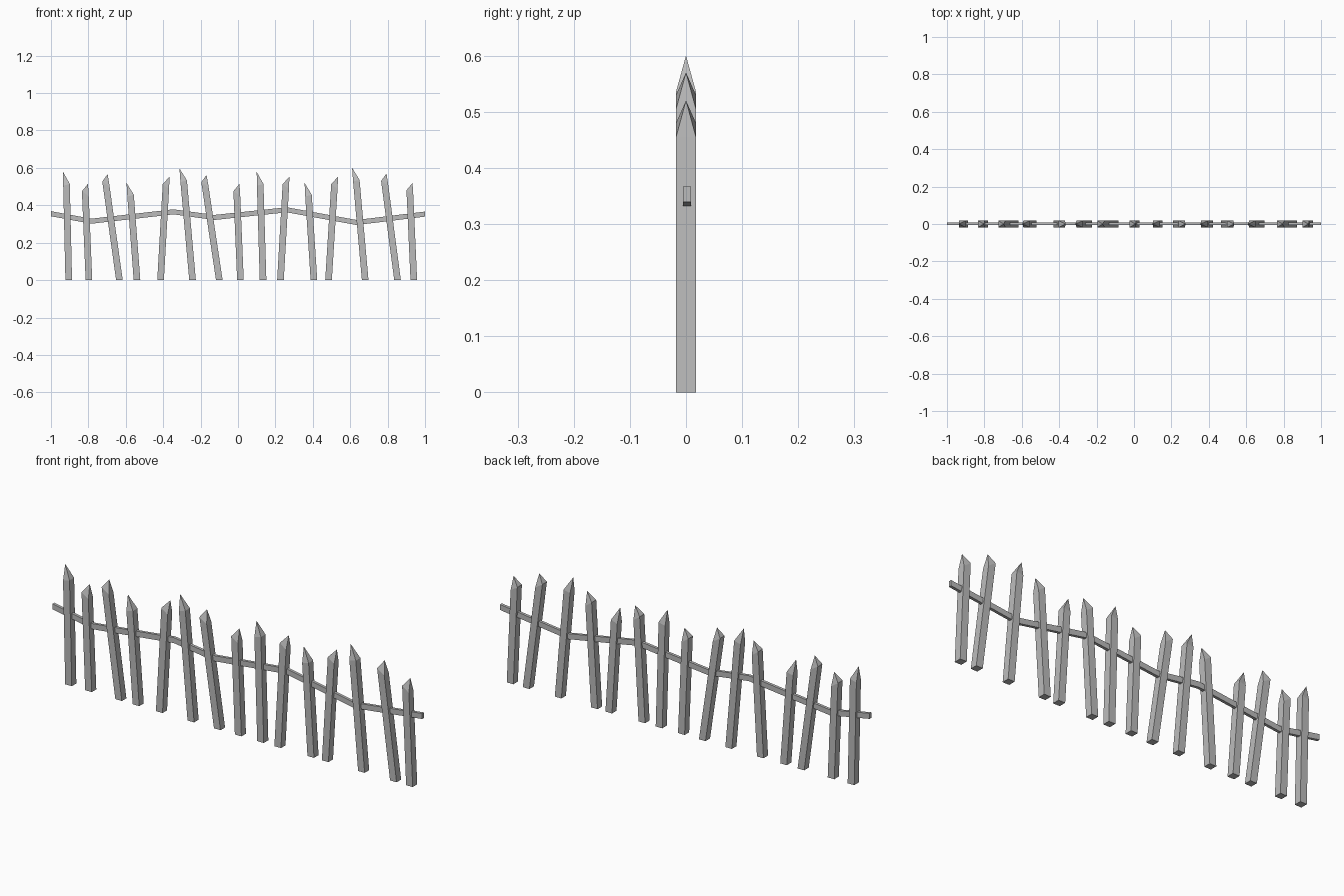
import bpy, bmesh

cube = bpy.data.objects.get("Cube")
if cube:
    bpy.data.objects.remove(cube, do_unlink=True)

# Single weathered grey
grey = bpy.data.materials.new("weathered_grey")
grey.use_nodes = True
colour = (0.5, 0.5, 0.5, 1)
grey.diffuse_color = colour
grey.node_tree.nodes["Principled BSDF"].inputs["Base Color"].default_value = colour

HALF = 0.0177  # half the thickness of a picket


def finish(name, bm):
    bmesh.ops.recalc_face_normals(bm, faces=bm.faces)
    mesh = bpy.data.meshes.new(name)
    bm.to_mesh(mesh)
    bm.free()
    mesh.materials.append(grey)
    bpy.context.collection.objects.link(bpy.data.objects.new(name, mesh))


def skin(bm, rings):
    """Join successive four-sided rings with quads."""
    for a, b in zip(rings, rings[1:]):
        for i in range(4):
            j = (i + 1) % 4
            bm.faces.new((a[i], a[j], b[j], b[i]))


def picket(name, foot, tip_x, tip_z, side):
    """Leaning square post whose point sits over its left or right edge."""
    bm = bmesh.new()
    lean = (tip_x - side * 0.0165 - foot) / tip_z
    # Shoulder drop below the point, on the point's side and the other side
    near, far = (0.065, 0.04) if side > 0 else (0.073, 0.064)
    rings = []
    for top in (False, True):
        ring = []
        for sx, sy in ((-1, -1), (1, -1), (1, 1), (-1, 1)):
            z = tip_z - (near if sx == side else far) if top else 0
            ring.append(bm.verts.new((foot + lean * z + sx * HALF, sy * HALF, z)))
        rings.append(ring)
    skin(bm, rings)
    bm.faces.new(rings[0])
    apex = bm.verts.new((tip_x, 0, tip_z))
    for i in range(4):
        bm.faces.new((rings[1][i], rings[1][(i + 1) % 4], apex))
    finish(name, bm)


# Pickets: foot x, tip x, tip height, side of the point
PICKETS = [
    (-.905, -.935, .578, -1), (-.797, -.802, .515, 1), (-.634, -.697, .567, 1),
    (-.54, -.596, .52, -1), (-.414, -.366, .553, 1), (-.243, -.313, .597, -1),
    (-.10, -.168, .563, 1), (.013, .008, .515, 1), (.134, .10, .578, -1),
    (.227, .275, .553, 1), (.406, .356, .52, -1), (.484, .535, .553, 1),
    (.68, .61, .6, -1), (.853, .794, .57, 1), (.94, .933, .52, 1),
]
for n, spec in enumerate(PICKETS, 1):
    picket(f"picket_{n}", *spec)

# Crooked rail threaded through the pickets
RAIL = [(-1, .355), (-.785, .315), (-.345, .365), (-.126, .335),
        (.26, .376), (.635, .308), (1, .353)]
bm = bmesh.new()
rings = [[bm.verts.new((x, 0.002 + sy * 0.007, z + sz * 0.0135))
          for sy, sz in ((-1, -1), (1, -1), (1, 1), (-1, 1))] for x, z in RAIL]
skin(bm, rings)
bm.faces.new(rings[0])
bm.faces.new(rings[-1])
finish("rail", bm)
